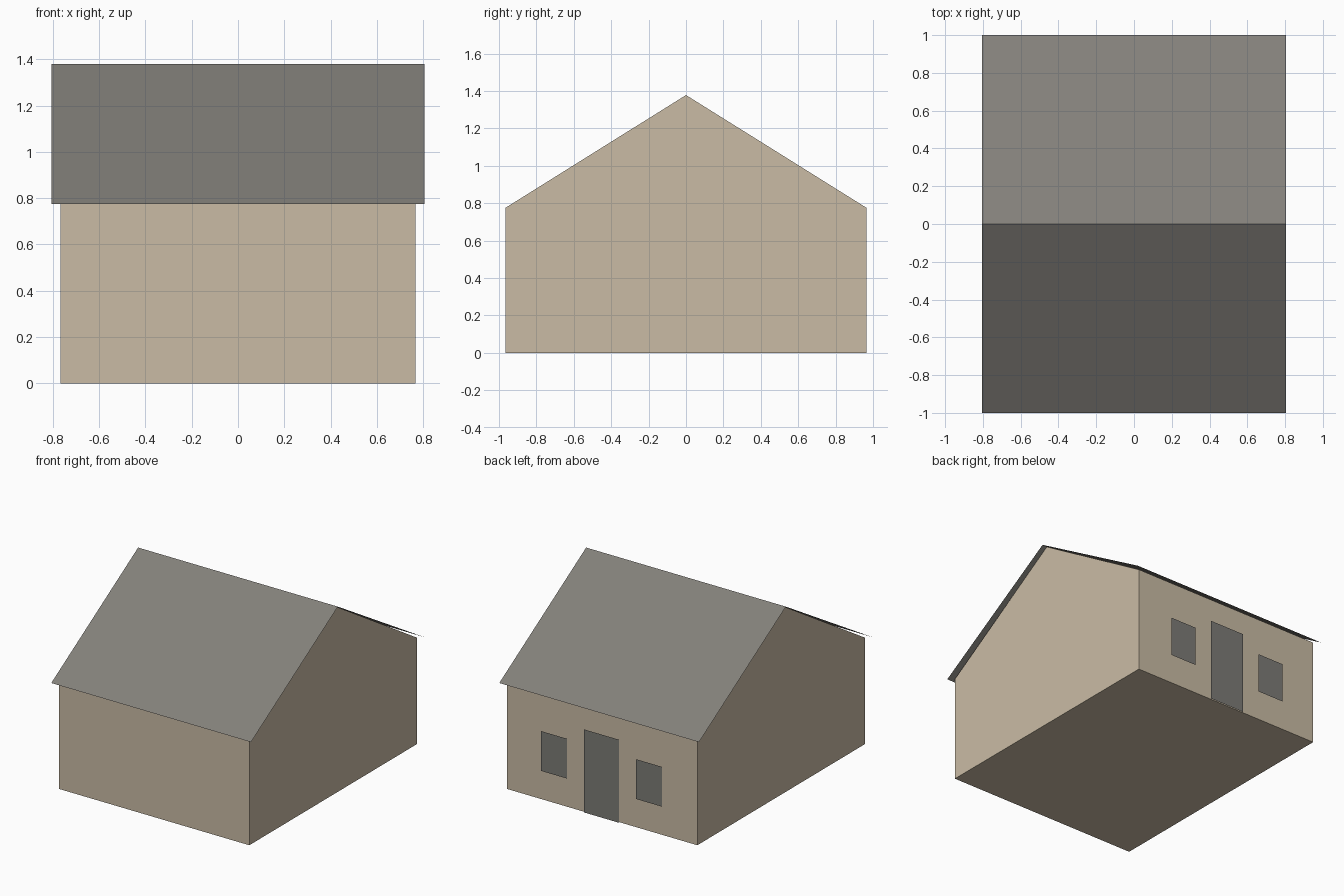
import bpy

if "Cube" in bpy.data.objects:
    bpy.data.objects.remove(bpy.data.objects["Cube"], do_unlink=True)

WALL_X, WALL_Y, EAVE_Z, RIDGE_Z = 0.767, 0.965, 0.775, 1.38
ROOF_X, ROOF_Y = 0.805, 1.0


def material(name, rgb):
    mat = bpy.data.materials.new(name)
    mat.use_nodes = True
    mat.diffuse_color = (*rgb, 1)
    bsdf = next(n for n in mat.node_tree.nodes if n.type == 'BSDF_PRINCIPLED')
    bsdf.inputs["Base Color"].default_value = (*rgb, 1)
    return mat


def mesh_object(name, verts, faces, mat):
    mesh = bpy.data.meshes.new(name)
    mesh.from_pydata(verts, [], faces)
    mesh.materials.append(mat)
    obj = bpy.data.objects.new(name, mesh)
    bpy.context.collection.objects.link(obj)
    return obj


def extrude_x(name, profile, half, mat, closed):
    """Sweep a (y, z) profile along x, capped when closed, open sheet otherwise."""
    n = len(profile)
    verts = [(x, y, z) for x in (-half, half) for y, z in profile]
    faces = [(i, n + i, n + (i + 1) % n, (i + 1) % n)
             for i in range(n if closed else n - 1)]
    if closed:
        faces += [tuple(range(n)), tuple(reversed(range(n, 2 * n)))]
    obj = extruded = mesh_object(name, verts, faces, mat)
    return extruded


def back_panel(name, x, width, bottom, top, mat):
    """Flat sheet standing just proud of the back wall."""
    y, a, b = WALL_Y + 0.009, x - width / 2, x + width / 2
    mesh_object(name, [(b, y, bottom), (a, y, bottom), (a, y, top), (b, y, top)],
                [(0, 1, 2, 3)], mat)


wall_mat = material("warm beige wall", (0.59, 0.50, 0.375))
roof_mat = material("grey roof", (0.227, 0.216, 0.195))
panel_mat = material("dark grey opening", (0.205, 0.20, 0.183))

# Gabled house body
house = extrude_x("walls", [(-WALL_Y, 0), (-WALL_Y, EAVE_Z), (0, RIDGE_Z - 0.002),
                            (WALL_Y, EAVE_Z), (WALL_Y, 0)], WALL_X, wall_mat, True)
# Make all wall faces point outward
import bmesh
bm = bmesh.new()
bm.from_mesh(house.data)
bmesh.ops.recalc_face_normals(bm, faces=bm.faces)
bm.to_mesh(house.data)
bm.free()

# Thin overhanging roof sheet
extrude_x("roof", [(-ROOF_Y, EAVE_Z), (0, RIDGE_Z), (ROOF_Y, EAVE_Z)],
          ROOF_X, roof_mat, False)

# Door and windows on the back wall
back_panel("door", 0, 0.283, 0, 0.605, panel_mat)
for side, x in (("left", 0.383), ("right", -0.383)):
    back_panel(side + "_window", x, 0.21, 0.21, 0.50, panel_mat)
